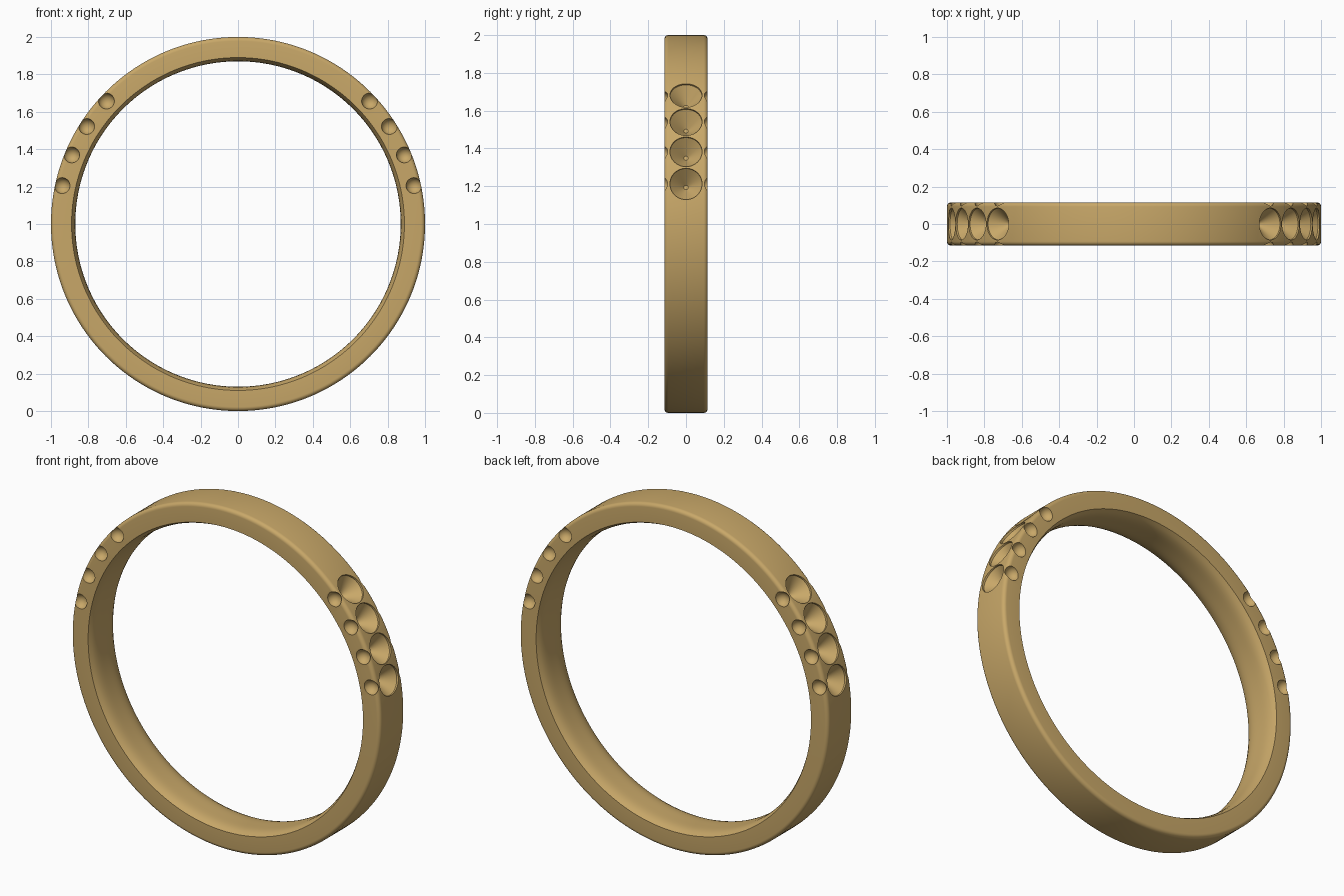
import bpy, bmesh
from math import sin, cos, pi, radians
from mathutils import Matrix, Vector

if "Cube" in bpy.data.objects:
    bpy.data.objects.remove(bpy.data.objects["Cube"])


def lathe(bm, profile, steps, matrix, closed):
    """Revolve (radius, height) points about local z; cap both ends unless closed."""
    rings = [[bm.verts.new(matrix @ Vector((r * cos(2 * pi * i / steps),
                                            r * sin(2 * pi * i / steps), h)))
              for r, h in profile] for i in range(steps)]
    n = len(profile)
    for i in range(steps):
        a, b = rings[i], rings[(i + 1) % steps]
        for j in range(n if closed else n - 1):
            k = (j + 1) % n
            bm.faces.new((a[j], b[j], b[k], a[k]))
    if not closed:
        bm.faces.new([ring[0] for ring in rings])
        bm.faces.new([ring[-1] for ring in rings])


def make_object(name, bm):
    bmesh.ops.recalc_face_normals(bm, faces=bm.faces)
    mesh = bpy.data.meshes.new(name)
    bm.to_mesh(mesh)
    bm.free()
    obj = bpy.data.objects.new(name, mesh)
    bpy.context.collection.objects.link(obj)
    return obj


# Band: comfort-curved bore, rounded outer corners
half, fillet = 0.115, 0.022
profile = [(0.87 + 0.02 * (y / half) ** 4, y)
           for y in [half * t / 6 for t in range(-6, 7)]]
for sign, angles in ((1, range(90, -1, -15)), (-1, range(0, 91, 15))):
    for a in angles:
        t = radians(a)
        profile.append((1 - fillet + fillet * cos(t),
                        sign * (half - fillet + fillet * sin(t))))
bm = bmesh.new()
lathe(bm, profile, 192, Matrix.Translation((0, 0, 1)) @ Matrix.Rotation(pi / 2, 4, 'X'), True)
band = make_object("ring_band", bm)

# Cutters: four conical stone seats per shoulder, with round side scallops
bm = bmesh.new()
seat = [(0.012, 0.908), (0.085, 0.988), (0.085, 1.05)]
for side in (-1, 1):
    for k in range(4):
        tilt = side * (pi / 2 - radians(12.3 + 10.25 * k))
        place = Matrix.Translation((0, 0, 1)) @ Matrix.Rotation(tilt, 4, 'Y')
        lathe(bm, seat, 48, place, False)
        for y in (-0.12, 0.12):
            bmesh.ops.create_uvsphere(bm, u_segments=32, v_segments=16, radius=0.043,
                                      matrix=place @ Matrix.Translation((0, y, 0.963)))
cutter = make_object("seat_cutters", bm)
cutter.hide_render = True

# Cut the seats and bake the result
mod = band.modifiers.new("seats", 'BOOLEAN')
mod.operation = 'DIFFERENCE'
mod.solver = 'EXACT'
mod.use_self = True
mod.object = cutter
bpy.context.view_layer.objects.active = band
band.select_set(True)
bpy.ops.object.modifier_apply(modifier=mod.name)
bpy.data.objects.remove(cutter)
bpy.ops.object.shade_smooth_by_angle(angle=radians(30))

# Gold
gold = bpy.data.materials.new("gold")
gold.diffuse_color = (0.58, 0.39, 0.14, 1)
gold.use_nodes = True
gold.node_tree.nodes["Principled BSDF"].inputs["Base Color"].default_value = gold.diffuse_color
band.data.materials.clear()
band.data.materials.append(gold)
